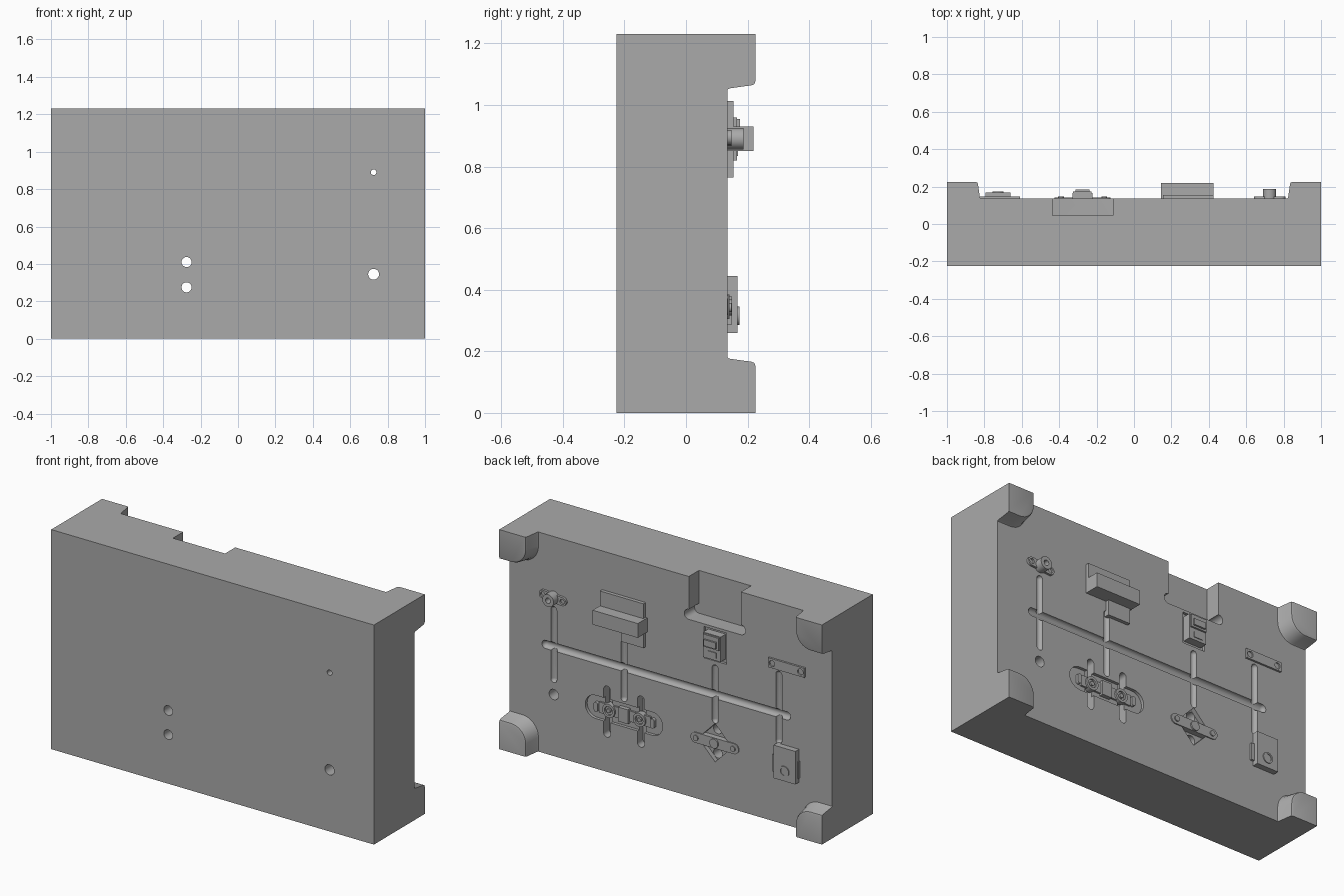
import bpy, bmesh, math

if "Cube" in bpy.data.objects:
    bpy.data.objects.remove(bpy.data.objects["Cube"])

H = 1.23        # block height
FRONT, BACK, TOP = -0.225, 0.135, 0.225

steel = bpy.data.materials.new("machined grey")
steel.use_nodes = True
steel.diffuse_color = (0.4, 0.4, 0.4, 1)
steel.node_tree.nodes["Principled BSDF"].inputs["Base Color"].default_value = (0.4, 0.4, 0.4, 1)


def loft(name, layers):
    """Solid through a list of (y, outline) layers; outlines are x, z points."""
    bm = bmesh.new()
    rings = [[bm.verts.new((x, y, z)) for x, z in outline] for y, outline in layers]
    n = len(rings[0])
    for a, b in zip(rings, rings[1:]):
        for i in range(n):
            j = (i + 1) % n
            bm.faces.new((a[i], a[j], b[j], b[i]))
    bm.faces.new(rings[0])
    bm.faces.new(rings[-1])
    bmesh.ops.recalc_face_normals(bm, faces=bm.faces)
    mesh = bpy.data.meshes.new(name)
    bm.to_mesh(mesh)
    bm.free()
    mesh.materials.append(steel)
    obj = bpy.data.objects.new(name, mesh)
    bpy.context.collection.objects.link(obj)
    return obj


def prism(name, outline, y0, y1):
    return loft(name, [(y0, outline), (y1, outline)])


def rect(x0, x1, z0, z1):
    return [(x0, z0), (x1, z0), (x1, z1), (x0, z1)]


def stadium(x0, z0, x1, z1, r, steps=12):
    """Outline of two half circles joined by straight sides."""
    turn = math.atan2(z1 - z0, x1 - x0)
    pts = []
    for cx, cz, start in ((x1, z1, turn - math.pi / 2), (x0, z0, turn + math.pi / 2)):
        for i in range(steps + 1):
            a = start + math.pi * i / steps
            pts.append((cx + r * math.cos(a), cz + r * math.sin(a)))
    return pts


def circle(x, z, r, n=28):
    return [(x + r * math.cos(math.tau * i / n), z + r * math.sin(math.tau * i / n)) for i in range(n)]


def cut(obj, cutter):
    mod = obj.modifiers.new("cut", 'BOOLEAN')
    mod.operation = 'DIFFERENCE'
    mod.solver = 'EXACT'
    mod.object = cutter
    bpy.context.view_layer.objects.active = obj
    bpy.ops.object.modifier_apply(modifier=mod.name)
    bpy.data.objects.remove(cutter)


def groove(x0, z0, x1, z1, r):
    """Round-bottomed groove cutter."""
    layers = [(BACK + 0.02, stadium(x0, z0, x1, z1, r))]
    for i in range(6):
        a = math.radians(16 * i)
        layers.append((BACK - r * math.sin(a), stadium(x0, z0, x1, z1, r * math.cos(a))))
    return loft("groove_cutter", layers)


# Main block
block = prism("main_block", rect(-1, 1, 0, H), FRONT, BACK)

# Open pocket at the top edge with relieved corners
cut(block, prism("pocket_cutter", rect(-0.435, -0.112, 0.99, H + 0.1), 0.045, 0.3))
for x in (-0.435, -0.112):
    cut(block, prism("relief_cutter", circle(x, 1.018, 0.028), 0.0451, 0.3))

# Channel grooves: one runner and four branches
cut(block, groove(-0.72, 0.612, 0.775, 0.612, 0.023))
for x, z0, z1 in ((0.725, 0.43, 0.82), (0.29, 0.44, 0.78), (-0.275, 0.47, 0.76), (-0.67, 0.46, 0.83)):
    cut(block, groove(x, z0, x, z1, 0.0185))

# Insert seats
cut(block, prism("latch_seat_cutter", rect(-0.345, -0.205, 0.8, 0.975), 0.12, 0.3))
cut(block, prism("insert_seat_cutter", stadium(0.115, 0.345, 0.465, 0.345, 0.065), 0.118, 0.3))
for x in (0.185, 0.395):
    cut(block, prism("slot_cutter", stadium(x, 0.215, x, 0.46, 0.021), 0.085, 0.3))
cut(block, prism("diamond_cutter", [(-0.275, 0.235), (-0.17, 0.342), (-0.275, 0.45), (-0.38, 0.342)],
                 0.11, 0.3))

# Through holes
for x, z, r in ((0.725, 0.89, 0.015), (0.725, 0.345, 0.029), (-0.275, 0.41, 0.027), (-0.275, 0.275, 0.027)):
    cut(block, prism("hole_cutter", circle(x, z, r), -0.4, 0.4))


# Four tapered corner posts with rounded inner corners
def post_outline(sx, top, w, h, r):
    pts = [(0, 0), (w, 0)]
    for i in range(9):
        a = math.pi / 2 * i / 8
        pts.append((w - r + r * math.cos(a), h - r + r * math.sin(a)))
    pts.append((0, h))
    return [(sx * (1 - u), H - v if top else v) for u, v in pts]


for sx, side in ((1, "left"), (-1, "right")):
    for top in (False, True):
        layers = [(y, post_outline(sx, top, 0.18 - d, 0.18 - d, 0.1 - d / 2))
                  for y, d in ((BACK, 0), (BACK + 0.006, 0.004), (0.213, 0.014), (0.222, 0.018), (TOP, 0.026))]
        loft(f"{side}_{'upper' if top else 'lower'}_post", layers)

# Hollow boss with two drilled ears
ears = prism("boss_ears", stadium(0.665, 0.885, 0.785, 0.895, 0.024), BACK - 0.01, 0.148)
boss = prism("hollow_boss", circle(0.725, 0.89, 0.035), BACK - 0.01, 0.187)
for part in (ears, boss):
    cut(part, prism("bore_cutter", circle(0.725, 0.89, 0.015), 0, 0.4))
for x, z in ((0.665, 0.885), (0.785, 0.895)):
    cut(ears, prism("ear_cutter", circle(x, z, 0.014), 0.138, 0.4))

# Large slide block on its backing plate
prism("slide_plate_upper", rect(0.155, 0.425, 0.85, 1.013), BACK - 0.01, 0.155)
prism("slide_plate_lower", rect(0.155, 0.295, 0.765, 0.87), BACK - 0.01, 0.155)
prism("slide_block", rect(0.145, 0.425, 0.85, 0.93), BACK - 0.005, 0.22)

# Stepped latch
prism("latch_base", rect(-0.33, -0.222, 0.82, 0.96), 0.115, 0.165)
prism("latch_head", rect(-0.325, -0.227, 0.885, 0.955), 0.15, 0.175)
prism("latch_rib", rect(-0.312, -0.238, 0.895, 0.93), 0.16, 0.185)
prism("latch_toe", rect(-0.305, -0.25, 0.835, 0.865), 0.16, 0.169)

# Drilled name plate, left blank
plate = prism("blank_plate", rect(-0.835, -0.61, 0.86, 0.913), BACK - 0.01, 0.146)
for x in (-0.81, -0.635):
    cut(plate, prism("screw_cutter", circle(x, 0.886, 0.017), 0.138, 0.3))

# Lower corner pad with a ring
prism("pad_foot", rect(-0.8, -0.64, 0.285, 0.38), BACK - 0.01, 0.148)
prism("pad_block", rect(-0.795, -0.66, 0.26, 0.445), BACK - 0.01, 0.168)
ring = prism("pad_ring", circle(-0.727, 0.315, 0.03), 0.16, 0.173)
cut(ring, prism("ring_cutter", circle(-0.727, 0.315, 0.021), 0.169, 0.3))

# Twin-disc insert sitting in its seat
prism("insert_bar", rect(0.13, 0.45, 0.315, 0.375), 0.11, 0.128)
prism("insert_bridge", rect(0.262, 0.322, 0.305, 0.385), 0.11, 0.141)
for x in (0.195, 0.385):
    disc = prism("insert_disc", circle(x, 0.345, 0.038), 0.105, 0.138)
    cut(disc, prism("disc_cutter", circle(x, 0.345, 0.024), 0.126, 0.3))
    prism("disc_core", circle(x, 0.345, 0.012), 0.12, 0.138)
for x in (0.115, 0.465):
    prism("insert_pin", stadium(x, 0.33, x, 0.36, 0.012), 0.11, 0.136)

# Cross bar spanning the diamond seat
prism("cross_bar", stadium(-0.395, 0.342, -0.155, 0.342, 0.029), 0.105, 0.141)
prism("cross_bar_hub", circle(-0.275, 0.342, 0.026), 0.13, 0.149)
for x in (-0.39, -0.16):
    prism("cross_bar_pin", circle(x, 0.342, 0.015), 0.13, 0.147)

# Smooth the round walls, keep machined edges crisp
bpy.ops.object.select_all(action='DESELECT')
for obj in bpy.context.scene.objects:
    if obj.type == 'MESH' and steel.name in obj.data.materials:
        obj.select_set(True)
bpy.context.view_layer.objects.active = block
bpy.ops.object.shade_smooth_by_angle(angle=math.radians(30))
